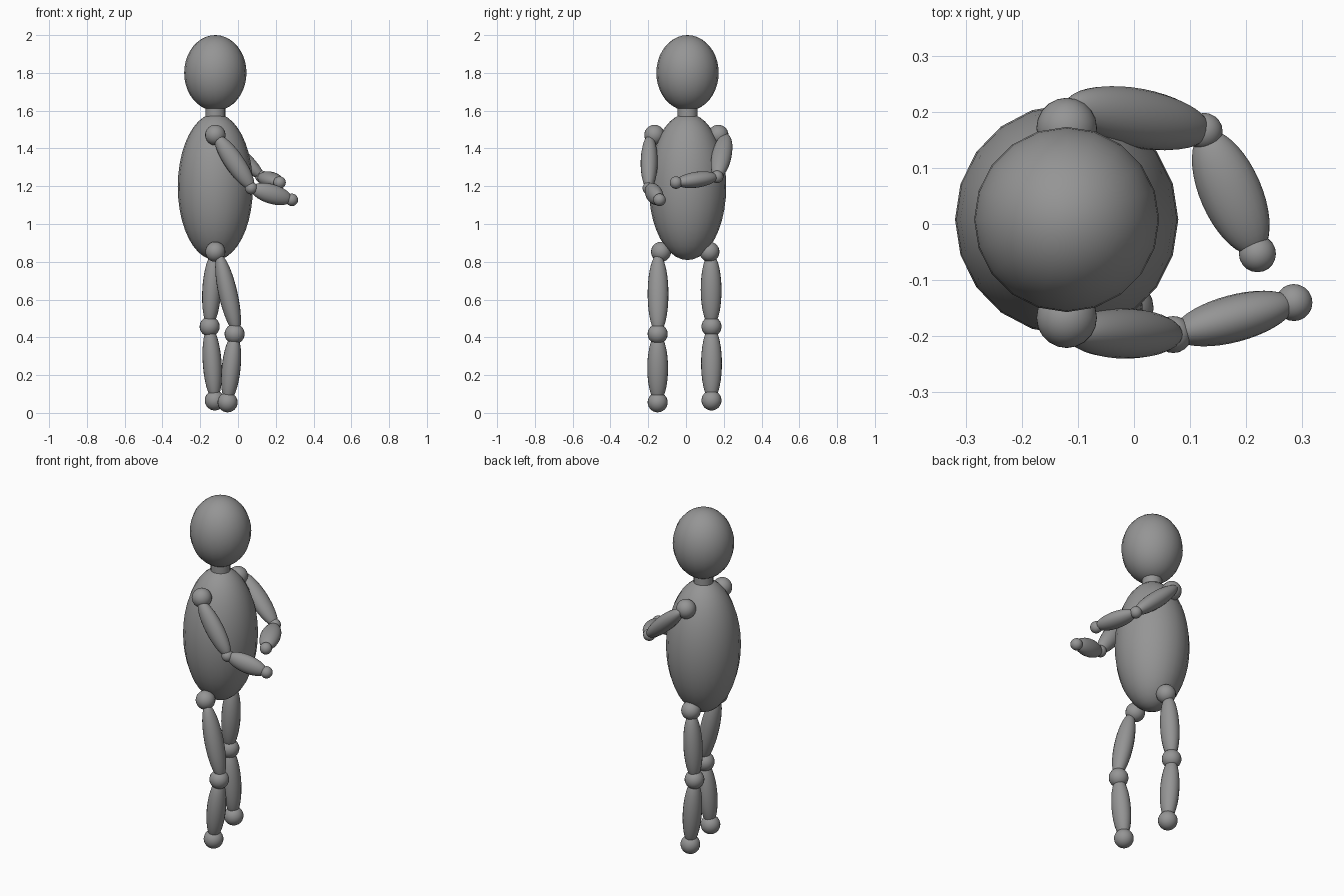
import bpy
from mathutils import Vector, Matrix

if "Cube" in bpy.data.objects:
    bpy.data.objects.remove(bpy.data.objects["Cube"], do_unlink=True)

# One plain grey for the whole figure
grey = bpy.data.materials.new("plain_grey")
grey.use_nodes = True
grey.diffuse_color = (0.3, 0.3, 0.3, 1)
grey.node_tree.nodes["Principled BSDF"].inputs["Base Color"].default_value = (0.3, 0.3, 0.3, 1)


def finish(name):
    obj = bpy.context.object
    obj.name = name
    obj.data.materials.append(grey)
    bpy.ops.object.shade_smooth_by_angle()
    return obj


def ellipsoid(name, centre, radii):
    bpy.ops.mesh.primitive_uv_sphere_add(segments=20, ring_count=20, radius=1)
    obj = finish(name)
    obj.data.transform(Matrix.Diagonal((*radii, 1)))
    obj.location = centre
    return obj


def ball(name, centre, radius):
    return ellipsoid(name, centre, (radius,) * 3)


def limb(name, start, end, side, depth):
    """Ellipsoid stretched from start to end; side is its horizontal radius."""
    start, end = Vector(start), Vector(end)
    axis = end - start
    length = axis.length
    axis.normalize()
    across = Vector((0, 0, 1)).cross(axis).normalized()
    obj = ellipsoid(name, (start + end) / 2, (side, depth, length / 2))
    turn = Matrix((across, axis.cross(across), axis)).transposed()
    obj.rotation_euler = turn.to_euler()
    return obj


# Head, neck and torso
MID = (-0.12, 0.008)
ellipsoid("head", (*MID, 1.80), (0.165, 0.165, 0.20))
ellipsoid("torso", (*MID, 1.197), (0.199, 0.205, 0.388))
bpy.ops.mesh.primitive_cylinder_add(vertices=20, radius=0.053, depth=0.12,
                                    location=(*MID, 1.59))
finish("neck")

# Arms: shoulder, elbow, hand, then where the upper arm leaves the shoulder
# and the side and depth radii of the upper arm and forearm
arms = {
    "front": ((-0.12, -0.167, 1.471), (0.07, -0.197, 1.19), (0.285, -0.14, 1.128),
              (-0.115, -0.193, 1.468), (0.045, 0.052), (0.042, 0.052)),
    "back": ((-0.12, 0.171, 1.471), (0.125, 0.165, 1.25), (0.22, -0.053, 1.219),
             (-0.12, 0.212, 1.475), (0.053, 0.045), (0.055, 0.042)),
}
for side, (shoulder, elbow, hand, top, upper, lower) in arms.items():
    ball(side + "_shoulder", shoulder, 0.054)
    ball(side + "_elbow", elbow, 0.033)
    ball(side + "_hand", hand, 0.033)
    limb(side + "_upper_arm", top, Vector(elbow) + Vector((0.008, 0, -0.005)), *upper)
    limb(side + "_forearm", elbow, hand, *lower)

# Legs: hip, knee, foot, then the upper and lower tips of the thigh
legs = {
    "front": ((-0.12, -0.132, 0.853), (-0.018, -0.15, 0.418), (-0.055, -0.15, 0.056),
              (-0.1, -0.148, 0.84), (-0.005, -0.148, 0.42)),
    "back": ((-0.12, 0.124, 0.853), (-0.15, 0.135, 0.457), (-0.123, 0.135, 0.066),
             (-0.128, 0.132, 0.845), (-0.15, 0.134, 0.457)),
}
for side, (hip, knee, foot, top, bottom) in legs.items():
    for part, place in (("hip", hip), ("knee", knee), ("foot", foot)):
        ball(f"{side}_{part}", place, 0.053)
    for part, a, b in (("thigh", top, bottom), ("shin", knee, foot)):
        leg = ellipsoid(f"{side}_{part}", (Vector(a) + Vector(b)) / 2,
                        (0.05, 0.055, (Vector(a) - Vector(b)).length / 2))
        # Tilt each leg piece within the plane it swings in
        run = Vector(a) - Vector(b)
        leg.rotation_euler = Vector((0, 0, 1)).rotation_difference(run).to_euler()
